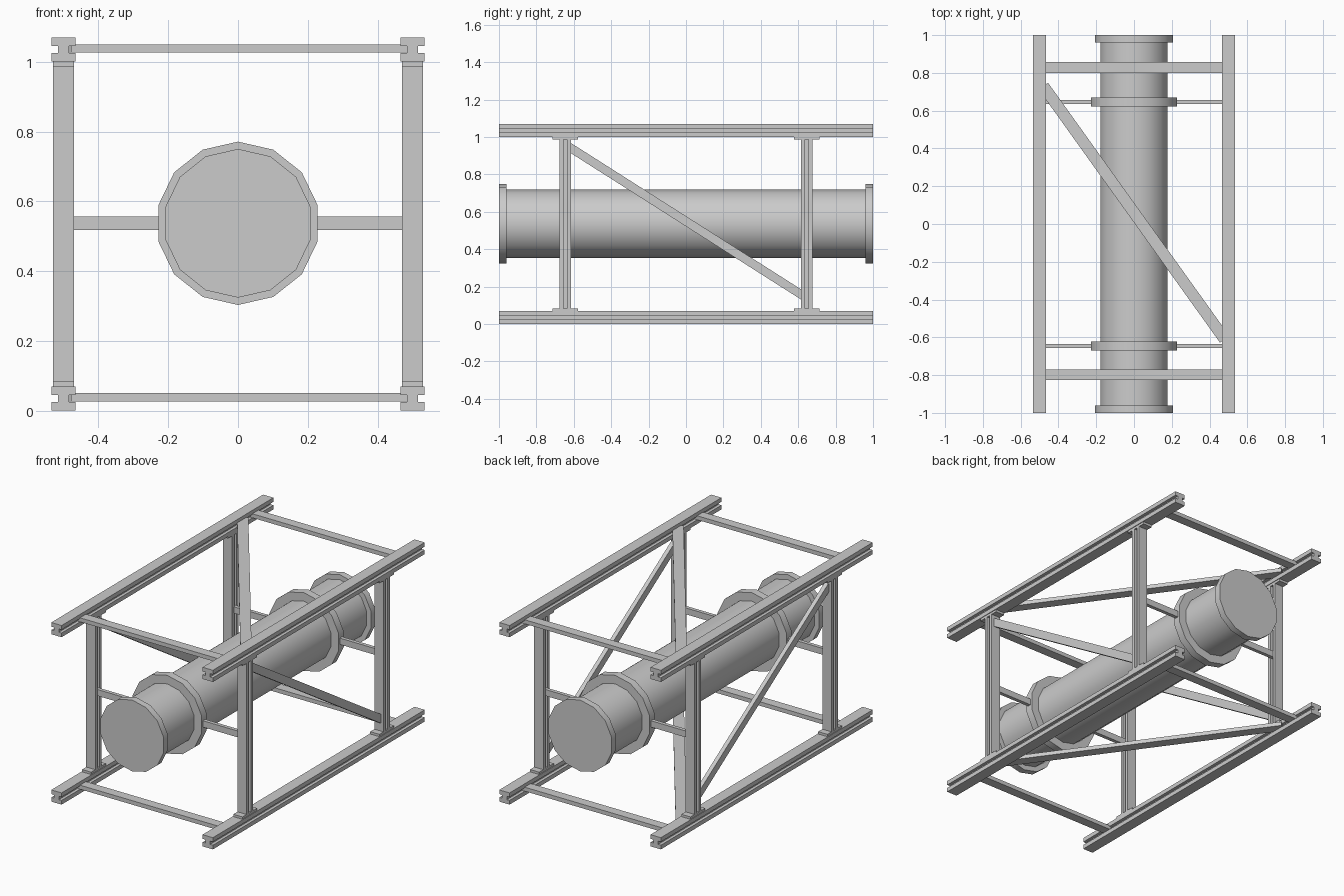
import bpy, bmesh
from math import sin, cos, pi
from mathutils import Vector, Matrix

if "Cube" in bpy.data.objects:
    bpy.data.objects.remove(bpy.data.objects["Cube"])

AXIS_Z = 0.537   # height of the pipe centre
POST_Y = 0.646   # distance of posts and collars from the middle


def prism(name, profile, start, end, up):
    """Extrude a 2D profile (side, up) from start to end."""
    start, end = Vector(start), Vector(end)
    d = (end - start).normalized()
    side = d.cross(Vector(up)).normalized()
    top = side.cross(d)
    bm = bmesh.new()
    a = [bm.verts.new(start + side * u + top * v) for u, v in profile]
    b = [bm.verts.new(end + side * u + top * v) for u, v in profile]
    n = len(profile)
    for i in range(n):
        j = (i + 1) % n
        bm.faces.new((a[i], a[j], b[j], b[i]))
    bm.faces.new(a[::-1])
    bm.faces.new(b)
    bmesh.ops.recalc_face_normals(bm, faces=bm.faces)
    mesh = bpy.data.meshes.new(name)
    bm.to_mesh(mesh)
    bm.free()
    ob = bpy.data.objects.new(name, mesh)
    bpy.context.collection.objects.link(ob)
    return ob


def rect(w, h):
    return [(-w / 2, -h / 2), (w / 2, -h / 2), (w / 2, h / 2), (-w / 2, h / 2)]


def i_section(w, h, flange, web):
    a, b, c, t = w / 2, h / 2, h / 2 - flange, web / 2
    half = [(a, -b), (a, -c), (t, -c), (t, c), (a, c), (a, b)]
    return half + [(-u, -v) for u, v in half]


def drum(name, r, y0, y1):
    """14-sided cylinder along y with a corner at the top."""
    pts = [(r * sin(2 * pi * i / 14), r * cos(2 * pi * i / 14)) for i in range(14)]
    ob = prism(name, pts, (0, y0, AXIS_Z), (0, y1, AXIS_Z), (0, 0, 1))
    bpy.ops.object.select_all(action='DESELECT')
    ob.select_set(True)
    bpy.context.view_layer.objects.active = ob
    bpy.ops.object.shade_smooth_by_angle(angle=pi / 6)
    return ob


rail = i_section(0.068, 0.07, 0.025, 0.032)
post = i_section(0.06, 0.06, 0.02, 0.022)

# Long rails, with cross bars and a flat diagonal joining each pair
for level, z in (("lower", 0.035), ("upper", 1.035)):
    for x in (-0.5, 0.5):
        prism(level + "_rail", rail, (x, -1, z), (x, 1, z), (0, 0, 1))
    zb = z + 0.003
    for y in (-0.798, 0.829):
        prism(level + "_cross_bar", rect(0.057, 0.024),
              (-0.478, y, zb), (0.484, y, zb), (0, 0, 1))
    prism(level + "_diagonal", rect(0.061, 0.024),
          (-0.48, 0.73, zb), (0.48, -0.61, zb), (0, 0, 1))

# Posts with end plates, side diagonals and pipe support arms
for x in (-0.5, 0.5):
    s = 1 if x > 0 else -1
    for y in (-POST_Y, POST_Y):
        prism("post", post, (x, y, 0.07), (x, y, 1.0), (0, 1, 0))
        for z in (0.07, 0.986):
            prism("post_plate", rect(0.06, 0.138),
                  (x, y, z), (x, y, z + 0.014), (0, 1, 0))
        prism("support_arm", rect(0.022, 0.038),
              (s * 0.2, y, AXIS_Z), (s * 0.49, y, AXIS_Z), (0, 0, 1))
    prism("side_diagonal", rect(0.025, 0.046),
          (x, -0.625, 0.947), (x, 0.63, 0.149), (0, 0, 1))

# Pipe with end flanges and clamping collars
drum("pipe", 0.183, -0.98, 0.98)
for s in (-1, 1):
    drum("end_flange", 0.213, s * 0.96, s * 1.0)
    drum("collar", 0.234, s * POST_Y - 0.023, s * POST_Y + 0.023)
